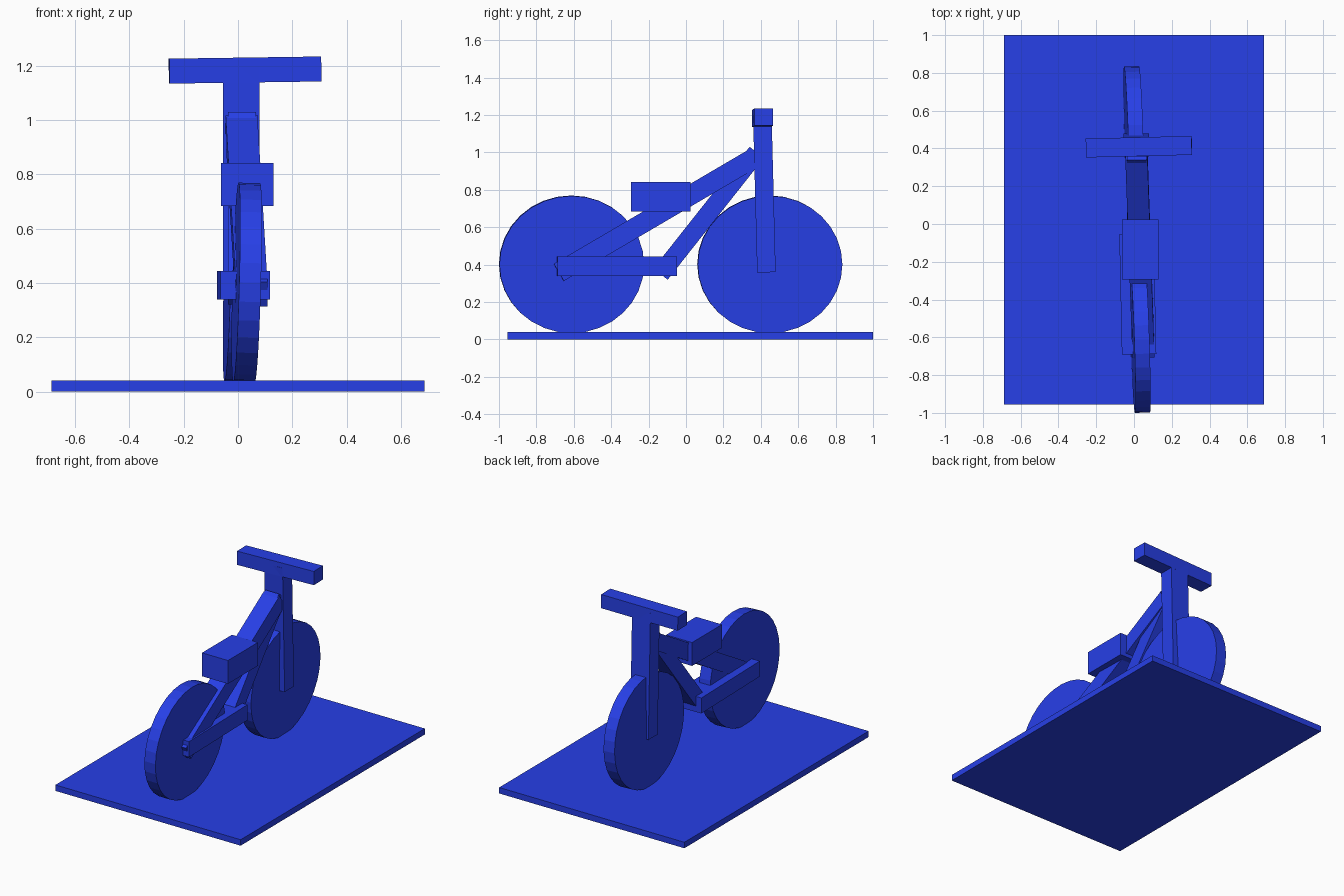
import bpy
import bmesh
from mathutils import Matrix, Vector

if "Cube" in bpy.data.objects:
    bpy.data.objects.remove(bpy.data.objects["Cube"], do_unlink=True)

blue = bpy.data.materials.new("bright blue")
blue.use_nodes = True
colour = (0.02, 0.05, 0.8, 1)
blue.diffuse_color = colour
blue.node_tree.nodes["Principled BSDF"].inputs["Base Color"].default_value = colour


def add_object(name, bm, matrix):
    bm.transform(matrix)
    bmesh.ops.recalc_face_normals(bm, faces=bm.faces)
    mesh = bpy.data.meshes.new(name)
    bm.to_mesh(mesh)
    bm.free()
    mesh.materials.append(blue)
    obj = bpy.data.objects.new(name, mesh)
    bpy.context.collection.objects.link(obj)


def frame(centre, side, along, up):
    """Matrix from three axes and a position."""
    m = Matrix((side, along, up)).transposed().to_4x4()
    m.translation = Vector(centre)
    return m


def bar(name, start, end, width, height, hint=(1, 0, 0)):
    """Square-cut beam between two points; hint is the width direction."""
    start, end = Vector(start), Vector(end)
    along = (end - start).normalized()
    up = Vector(hint).cross(along).normalized()
    side = along.cross(up)
    bm = bmesh.new()
    bmesh.ops.create_cube(bm, size=1)
    m = frame((start + end) / 2, side, along, up)
    size = Matrix.Diagonal((width, (end - start).length, height, 1))
    add_object(name, bm, m @ size)


def wheel(name, centre):
    """Solid, slightly oval disc, turned and leaning a little."""
    along = Vector((-0.033, 1, 0)).normalized()
    axle = along.cross(Vector((0.027, 0, 1))).normalized()
    bm = bmesh.new()
    bmesh.ops.create_cone(bm, cap_ends=True, segments=32,
                          radius1=1, radius2=1, depth=1)
    # local z becomes the axle
    m = frame(centre, along, axle.cross(along), axle)
    add_object(name, bm, m @ Matrix.Diagonal((0.387, 0.367, 0.08, 1)))


# Ground plate
bar("base_plate", (0, -0.955, 0.02), (0, 1, 0.02), 1.376, 0.04)

# Wheels
wheel("rear_wheel", (0.032, -0.612, 0.402))
wheel("front_wheel", (0, 0.448, 0.402))

# Frame beams
bar("chain_stay", (0.027, -0.69, 0.392), (0.013, -0.05, 0.392), 0.182, 0.104)
bar("top_tube", (0.05, -0.681, 0.358), (0.013, 0.366, 0.972), 0.117, 0.106)
bar("down_tube", (0.014, -0.136, 0.35), (0.015, 0.378, 1), 0.102, 0.097)
bar("front_fork", (0.012, 0.43, 0.359), (0.012, 0.408, 1.2), 0.136, 0.099)

# Saddle and handlebar
bar("seat", (0.034, -0.293, 0.763), (0.034, 0.025, 0.763), 0.193, 0.157)
bar("handlebar", (-0.254, 0.402, 1.181), (0.306, 0.416, 1.189), 0.1, 0.092,
    hint=(0, 1, 0))
